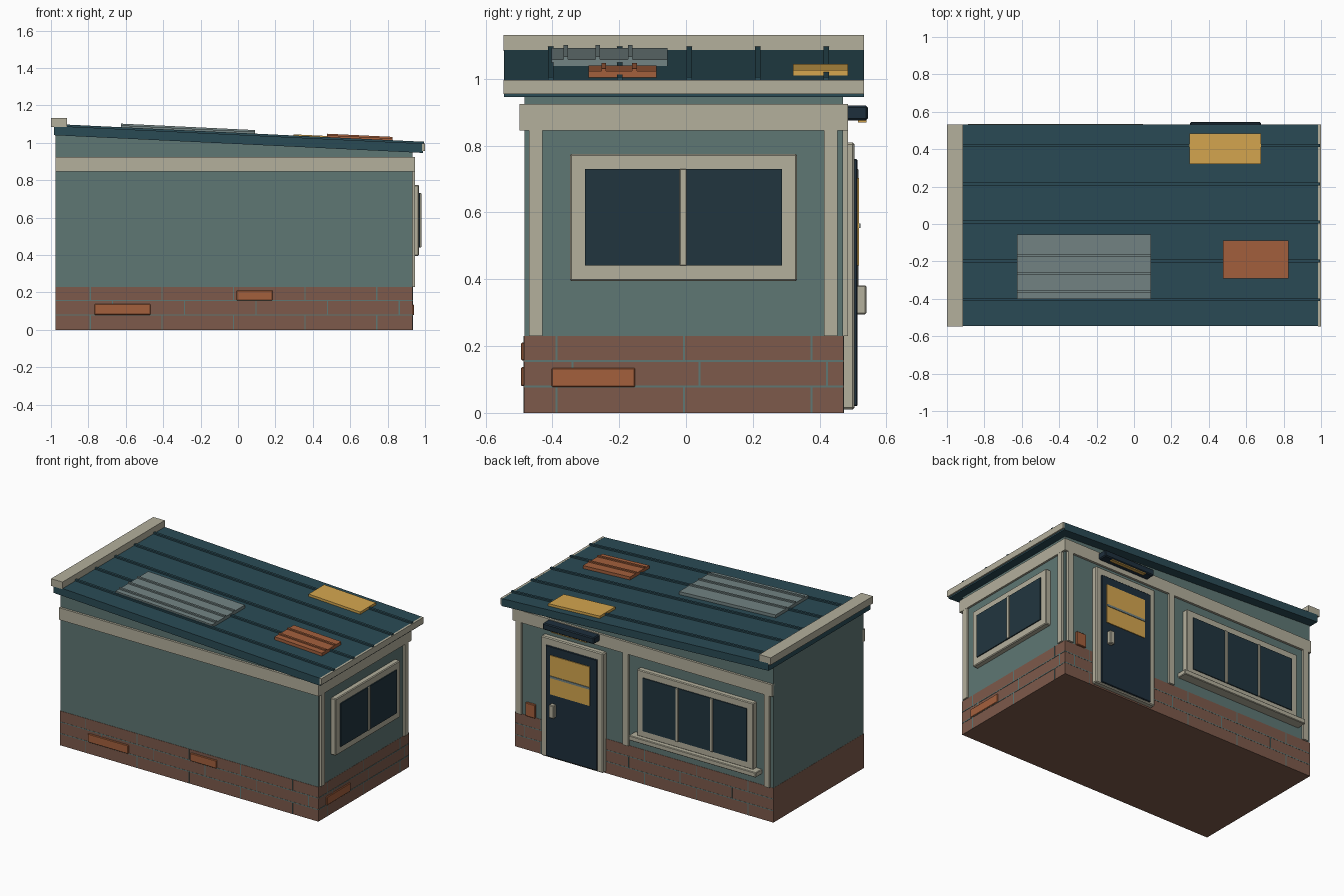
import bpy, bmesh

if "Cube" in bpy.data.objects:
    bpy.data.objects.remove(bpy.data.objects["Cube"])

def mat(name, r, g, b):
    m = bpy.data.materials.new(name)
    m.diffuse_color = (*[(c / 255) ** 2.2 for c in (r, g, b)], 1)
    m.use_nodes = True
    m.node_tree.nodes["Principled BSDF"].inputs["Base Color"].default_value = m.diffuse_color
    return m

CREAM = mat("cream", 178, 174, 155)
TEAL = mat("wall_teal", 95, 118, 115)
ROOF = mat("roof_teal", 46, 76, 86)
BRICK = mat("brick", 124, 90, 76)
TERRA = mat("terracotta", 162, 96, 63)
GOLD = mat("gold", 212, 165, 80)
GREY = mat("grey_metal", 114, 130, 130)
GLASS = mat("dark_glass", 38, 56, 65)
NAVY = mat("navy", 35, 50, 62)

SLOPE = -0.048

def roof_z(x):
    return 0.995 + SLOPE * (x - 1)

def box(name, x, y, z, m, bevel=0, slope=False):
    """Box from (min, max) ranges; with slope, z is an offset above the roof plane."""
    bm = bmesh.new()
    bmesh.ops.create_cube(bm, size=1)
    for v in bm.verts:
        s = [int(c > 0) for c in v.co]
        v.co = (x[s[0]], y[s[1]], z[s[2]])
        if slope:
            v.co.z += roof_z(v.co.x)
    me = bpy.data.meshes.new(name)
    bm.to_mesh(me)
    bm.free()
    me.materials.append(m)
    ob = bpy.data.objects.new(name, me)
    bpy.context.collection.objects.link(ob)
    if bevel:
        b = ob.modifiers.new("bevel", 'BEVEL')
        b.width, b.segments = bevel, 1
    return ob

# Body extents
X0, X1, Y0, Y1 = -0.976, 0.933, -0.483, 0.47

# Walls with a sloped top, and the brick base
walls = box("walls", (X0, X1), (Y0, Y1), (0.2, 1), TEAL)
for v in walls.data.vertices:
    if v.co.z > 0.5:
        v.co.z = roof_z(v.co.x) - 0.04
box("brick_base", (X0 - .001, X1 + .001), (Y0 - .002, Y1 + .002), (0, 0.23), BRICK)

# Mortar lines on front, back and right
G = 0.003
for side, y in (("front", (Y0 - G, Y0 + .01)), ("back", (Y1 - .01, Y1 + G))):
    for z in (0.079, 0.156):
        box(side + "_mortar_course", (X0, X1), y, (z - .003, z + .003), TEAL)
    for row, (z0, z1) in enumerate(((0, .079), (.079, .156), (.156, .23))):
        for i in range(5):
            x = (-0.67 if row == 1 else -0.79) + 0.383 * i
            box(side + "_mortar_joint", (x - .003, x + .003), y, (z0, z1), TEAL)
rx = (X1 - .01, X1 + G)
for z in (0.079, 0.156):
    box("right_mortar_course", rx, (Y0, Y1), (z - .003, z + .003), TEAL)
for row, (z0, z1) in enumerate(((0, .079), (.079, .156), (.156, .23))):
    for i in range(3):
        y = (-0.34 if row == 1 else -0.387) + 0.381 * i
        box("right_mortar_joint", rx, (y - .003, y + .003), (z0, z1), TEAL)

# Accent bricks
box("front_accent_brick", (-.767, -.468), (-.494, -.47), (.08, .137), TERRA, .003)
box("front_accent_brick", (-.008, .185), (-.494, -.47), (.157, .21), TERRA, .003)
box("right_accent_brick", (.92, .941), (-.402, -.152), (.078, .135), TERRA, .003)
box("back_accent_brick", (.78, .85), (.46, .485), (.23, .32), TERRA, .003)

# Trim band under the roof
band = (0.845, 0.925)
box("front_band", (X0, .945), (-.498, -.47), band, CREAM)
box("back_band", (X0, .945), (.46, .485), band, CREAM)
box("right_band", (.92, .946), (-.485, .484), band, CREAM)

# Vertical posts
for y in (-.47, .413):
    box("right_post", (.92, .945), (y, y + .041), (.23, .845), CREAM)
for x in (-.955, .09, .88):
    box("back_post", (x, x + .04), (.46, .485), (.23, .845), CREAM)

# Right window
box("right_window_frame", (.92, .967), (-.348, .333), (.395, .775), CREAM, .005)
box("right_window_glass", (.95, .974), (-.303, .288), (.441, .73), GLASS)
box("right_window_mullion", (.95, .98), (-.019, .002), (.441, .73), CREAM, .002)

# Back window with sill
box("back_window_frame", (-.85, .01), (.46, .505), (.33, .775), CREAM, .005)
box("back_window_glass", (-.805, -.035), (.49, .511), (.375, .73), GLASS)
for x in (-.548, -.292):
    box("back_window_mullion", (x - .009, x + .009), (.49, .517), (.375, .73), CREAM, .002)
box("back_window_sill", (-.89, .05), (.46, .535), (.3, .333), CREAM, .004)

# Door
box("door_frame", (.26, .72), (.46, .505), (.01, .81), CREAM, .006)
box("door_panel", (.3, .68), (.49, .513), (.02, .76), NAVY, .003)
box("door_window", (.35, .645), (.5, .518), (.442, .703), GOLD)
box("door_window_bar", (.35, .645), (.5, .522), (.553, .567), GREY)
box("door_handle", (.603, .638), (.505, .54), (.295, .382), CREAM, .004)

# Lamp over the door
box("door_lamp", (.3, .68), (.47, .545), (.876, .92), NAVY, .006)
box("door_lamp_light", (.36, .62), (.515, .54), (.87, .89), GOLD)

# Roof slab, seams and end trims
ry = (-.545, .533)
box("roof_slab", (-.985, .99), ry, (-.05, 0), ROOF, slope=True)
for y in (-.405, -.198, .01, .215, .42):
    box("roof_seam", (-.95, .995), (y - .008, y + .008), (-.01, .01), ROOF, slope=True)
box("high_end_cap", (-1, -.915), (-.547, .533), (1.083, 1.131), CREAM)
box("low_end_fascia", (.985, 1), (-.547, .533), (.955, .996), CREAM)

# Roof patches with ribs
box("grey_patch", (-.625, .09), (-.402, -.055), (-.005, .02), GREY, slope=True)
for y in (-.36, -.264, -.167):
    box("grey_patch_rib", (-.625, .09), (y - .007, y + .007), (.01, .029), GREY, slope=True)
box("terracotta_patch", (.475, .825), (-.292, -.088), (-.005, .02), TERRA, slope=True)
for y in (-.246, -.154):
    box("terracotta_patch_rib", (.475, .825), (y - .007, y + .007), (.01, .028), TERRA, slope=True)
box("gold_patch", (.298, .68), (.32, .485), (-.003, .016), GOLD, slope=True)
